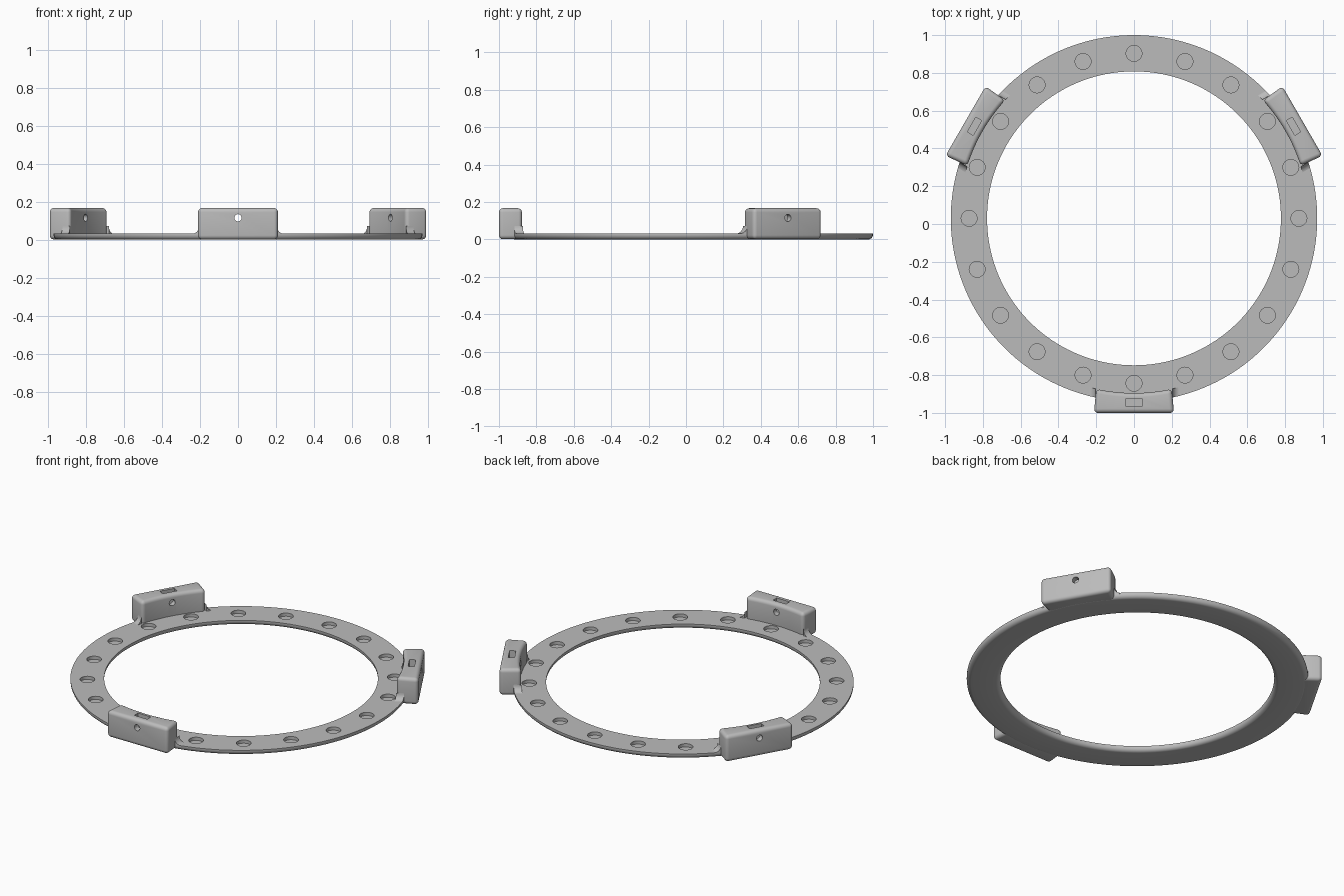
import bpy, bmesh
from math import pi, sin, cos, asin, sqrt, radians
from mathutils import Matrix, Vector

cube = bpy.data.objects.get("Cube")
if cube:
    bpy.data.objects.remove(cube, do_unlink=True)

CENTRE = Vector((0, 0.03, 0))
R_OUT, R_IN, R_WALL = 0.97, 0.778, 0.925
RING_TOP, MOUNT_TOP = 0.032, 0.167

grey = bpy.data.materials.new("plain grey")
grey.use_nodes = True
COLOUR = (0.5, 0.5, 0.5, 1)
grey.diffuse_color = COLOUR
grey.node_tree.nodes["Principled BSDF"].inputs["Base Color"].default_value = COLOUR


def make(name, bm):
    bmesh.ops.recalc_face_normals(bm, faces=bm.faces)
    mesh = bpy.data.meshes.new(name)
    bm.to_mesh(mesh)
    bm.free()
    mesh.materials.append(grey)
    obj = bpy.data.objects.new(name, mesh)
    bpy.context.collection.objects.link(obj)
    return obj


def activate(obj):
    bpy.ops.object.select_all(action="DESELECT")
    obj.select_set(True)
    bpy.context.view_layer.objects.active = obj


def cut(obj, cutter):
    cutter.hide_render = True
    activate(obj)
    mod = obj.modifiers.new("cut", "BOOLEAN")
    mod.operation, mod.solver, mod.object = "DIFFERENCE", "EXACT", cutter
    bpy.ops.object.modifier_apply(modifier=mod.name)
    bpy.data.objects.remove(cutter, do_unlink=True)


def smooth(obj):
    activate(obj)
    bpy.ops.object.shade_smooth_by_angle(angle=radians(35))


def prism(bm, outline, bottom, top):
    face = bm.faces.new([bm.verts.new((x, y, bottom)) for x, y in outline])
    new = bmesh.ops.extrude_face_region(bm, geom=[face])["geom"]
    bmesh.ops.translate(bm, vec=(0, 0, top - bottom),
                        verts=[v for v in new if isinstance(v, bmesh.types.BMVert)])


# Flat ring with rounded lower edges
round_r = 0.026
arc = [i / 6 * pi / 2 for i in range(7)]
profile = [(R_IN, RING_TOP)]
profile += [(R_IN + round_r * (1 - cos(a)), round_r * (1 - sin(a))) for a in arc]
profile += [(R_OUT - round_r * (1 - sin(a)), round_r * (1 - cos(a))) for a in arc]
profile += [(R_OUT, RING_TOP)]
bm = bmesh.new()
verts = [bm.verts.new((r, 0, z)) for r, z in profile]
edges = [bm.edges.new((verts[i], verts[i - 1])) for i in range(len(verts))]
bmesh.ops.spin(bm, geom=verts + edges, cent=(0, 0, 0), axis=(0, 0, 1),
               angle=2 * pi, steps=160, use_duplicate=False)
bmesh.ops.remove_doubles(bm, verts=bm.verts, dist=1e-4)
ring = make("ring", bm)

# Round blind recesses spaced evenly round the ring
bm = bmesh.new()
for i in range(20):
    a = i * pi / 10
    bmesh.ops.create_cone(bm, cap_ends=True, segments=32, radius1=0.042, radius2=0.042, depth=0.04,
                          matrix=Matrix.Translation((0.873 * cos(a), 0.873 * sin(a), 0.032)))
cut(ring, make("recess_cutter", bm))
ring.location = CENTRE
smooth(ring)


# Rounded block with a concave inner wall
def mount_body(name):
    inner, outer = 0.2, 0.212
    outline = [(-outer, -1.03), (outer, -1.03)]
    for i in range(17):
        x = inner * (1 - i / 8)
        outline.append((x, -sqrt(R_WALL ** 2 - x * x)))
    bm = bmesh.new()
    prism(bm, outline, 0.001, MOUNT_TOP)
    obj = make(name, bm)
    activate(obj)
    bevel = obj.modifiers.new("round", "BEVEL")
    bevel.width, bevel.segments, bevel.limit_method = 0.022, 5, "ANGLE"
    bpy.ops.object.modifier_apply(modifier=bevel.name)

    # Screw hole through the block
    bm = bmesh.new()
    bmesh.ops.create_cone(bm, cap_ends=True, segments=24, radius1=0.019, radius2=0.019, depth=0.4,
                          matrix=Matrix.Translation((0, -0.98, 0.115)) @ Matrix.Rotation(pi / 2, 4, "X"))
    cut(obj, make("screw_cutter", bm))

    # Nut slot open at the top
    bm = bmesh.new()
    bmesh.ops.create_cube(bm, size=1, matrix=Matrix.Translation((0, -0.975, 0.14))
                          @ Matrix.Diagonal((0.09, 0.036, 0.14, 1)))
    cut(obj, make("slot_cutter", bm))
    return obj


# Concave fillet blending one end of a block into the ring
def fillet(name, side):
    bm = bmesh.new()
    size, rows = 0.04, []
    for i in range(9):
        a = i / 8 * pi / 2
        x = 0.204 + size * (1 - cos(a))
        z = RING_TOP - 0.001 + size * (1 - sin(a))
        near, far = -sqrt(R_WALL ** 2 - x * x), -sqrt(R_OUT ** 2 - x * x)
        low = RING_TOP - 0.006
        rows.append([bm.verts.new((side * x, y, h)) for y, h in
                     ((near, low), (near, z), (far, z), (far, low))])
    for a, b in zip(rows, rows[1:]):
        for k in range(4):
            bm.faces.new((a[k], a[k - 1], b[k - 1], b[k]))
    bm.faces.new(rows[0])
    bm.faces.new(rows[-1])
    return make(name, bm)


# Three mounts, a third of a turn apart
for name, turn in (("front_mount", 0), ("left_mount", 120), ("right_mount", 240)):
    parts = [mount_body(name), fillet(name + "_left_fillet", 1), fillet(name + "_right_fillet", -1)]
    for part in parts:
        smooth(part)
        part.location = CENTRE
        part.rotation_euler.z = radians(turn)
